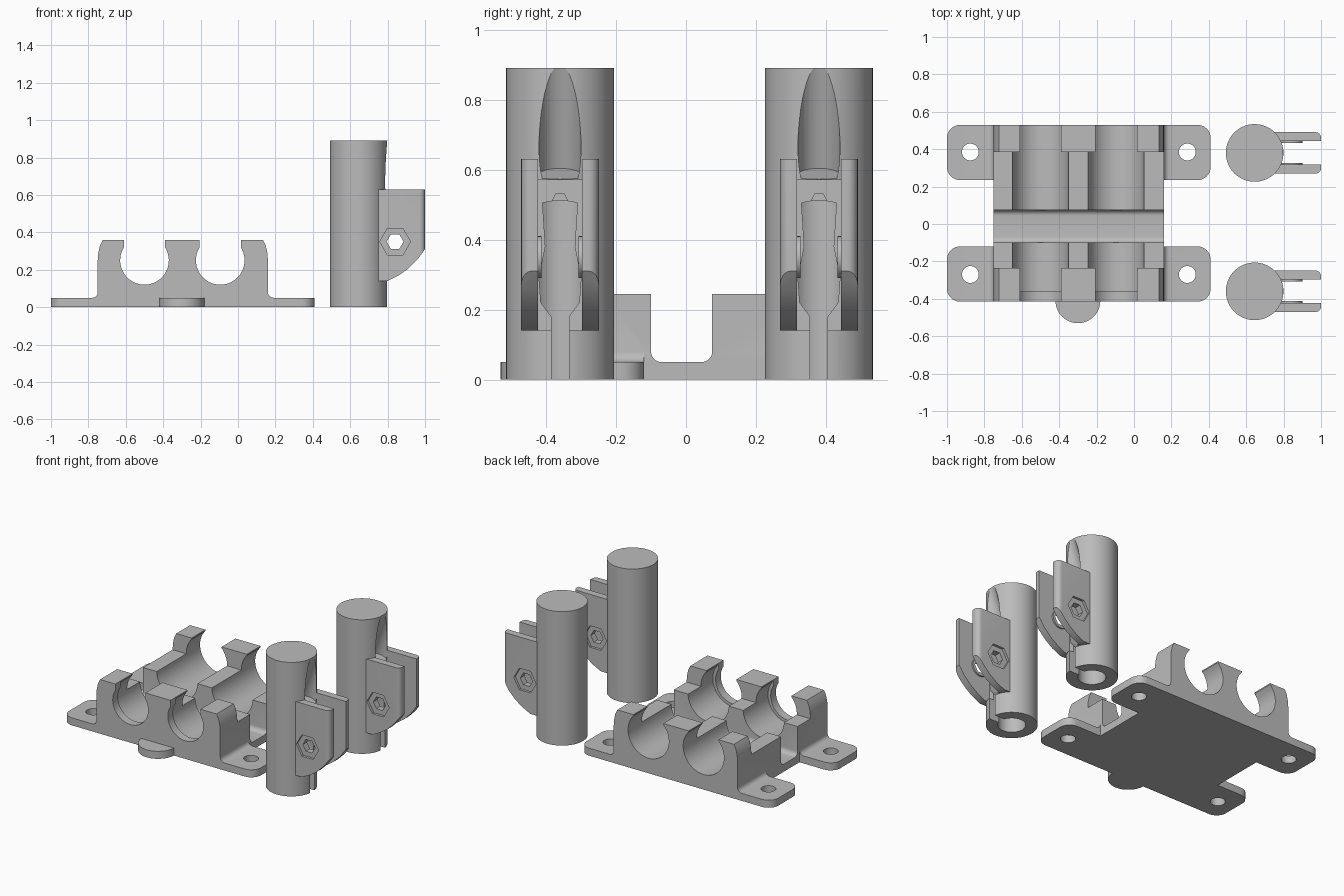
import bpy, bmesh
from math import pi, cos, sin, radians
from mathutils import Matrix, Vector

if "Cube" in bpy.data.objects:
    bpy.data.objects.remove(bpy.data.objects["Cube"])

GREY = bpy.data.materials.new("plain grey")
GREY.use_nodes = True
GREY.diffuse_color = (0.5, 0.5, 0.5, 1)
GREY.node_tree.nodes["Principled BSDF"].inputs["Base Color"].default_value = (0.5, 0.5, 0.5, 1)


def arc(cx, cy, r, a0, a1, n):
    return [(cx + r * cos(radians(a0 + (a1 - a0) * i / n)),
             cy + r * sin(radians(a0 + (a1 - a0) * i / n))) for i in range(n + 1)]


def circle(cx, cy, r, n=48, turn=0):
    return arc(cx, cy, r, turn, turn + 360, n)[:-1]


def rounded_rect(x0, x1, y0, y1, r):
    return (arc(x1 - r, y1 - r, r, 0, 90, 8) + arc(x0 + r, y1 - r, r, 90, 180, 8)
            + arc(x0 + r, y0 + r, r, 180, 270, 8) + arc(x1 - r, y0 + r, r, 270, 360, 8))


def prism(name, points, axis, lo, hi):
    """Extrude a 2D outline along the x, y or z axis."""
    place = {"x": lambda a, b, t: (t, a, b),
             "y": lambda a, b, t: (a, t, b),
             "z": lambda a, b, t: (a, b, t)}[axis]
    bm = bmesh.new()
    low = [bm.verts.new(place(a, b, lo)) for a, b in points]
    high = [bm.verts.new(place(a, b, hi)) for a, b in points]
    bm.faces.new(low)
    bm.faces.new(high)
    for i in range(len(points)):
        j = (i + 1) % len(points)
        bm.faces.new((low[i], low[j], high[j], high[i]))
    bmesh.ops.recalc_face_normals(bm, faces=bm.faces)
    mesh = bpy.data.meshes.new(name)
    bm.to_mesh(mesh)
    bm.free()
    mesh.materials.append(GREY)
    obj = bpy.data.objects.new(name, mesh)
    bpy.context.collection.objects.link(obj)
    return obj


def box(name, x0, x1, y0, y1, z0, z1):
    return prism(name, [(x0, y0), (x1, y0), (x1, y1), (x0, y1)], "z", z0, z1)


def combine(target, operation, *tools):
    """Apply boolean modifiers and remove the tool objects."""
    bpy.context.view_layer.objects.active = target
    for tool in tools:
        mod = target.modifiers.new("boolean", "BOOLEAN")
        mod.operation, mod.solver, mod.object = operation, "EXACT", tool
        bpy.ops.object.modifier_apply(modifier=mod.name)
        bpy.data.objects.remove(tool)


def smooth(obj):
    bpy.ops.object.select_all(action="DESELECT")
    obj.select_set(True)
    bpy.context.view_layer.objects.active = obj
    bpy.ops.object.shade_smooth_by_angle(angle=radians(30))


def keyhole(cx, r):
    """Round seat with a narrower opening at the top."""
    half, cz = 0.11, 0.25
    a = 90 - math_angle(half, r)
    return [(cx - half, 0.5), *arc(cx, cz, r, 180 - a, 360 + a, 40), (cx + half, 0.5)]


def math_angle(half, r):
    from math import asin
    return asin(half / r) * 180 / pi


# Clamp body: outline, stepped tops with filleted trough, and two tube seats
LEFT, RIGHT, FRONT, BACK = -0.75, 0.16, -0.415, 0.53
side = [(0, 0.25), (0.003, 0.29), (0.012, 0.33), (0.027, 0.36)]
body = prism("clamp_base", [(LEFT, 0), (RIGHT, 0)] + [(RIGHT - d, z) for d, z in side]
             + [(LEFT + d, z) for d, z in reversed(side)], "y", FRONT, BACK)
trough = ([(-0.235, 0.5), (-0.235, 0.245), (-0.1, 0.245)]
          + arc(-0.07, 0.08, 0.03, 180, 270, 6) + arc(0.045, 0.08, 0.03, 270, 360, 6)
          + [(0.075, 0.245), (0.385, 0.245), (0.385, 0.5)])
combine(body, "DIFFERENCE", prism("trough_cutter", trough, "x", -1, 1))
for cx in (-0.5, -0.095):
    combine(body, "DIFFERENCE",
            prism("front_seat_cutter", keyhole(cx, 0.13), "y", -0.6, -0.3),
            prism("seat_cutter", keyhole(cx, 0.15), "y", -0.36, 0.7))

# Mounting flanges with fillets and screw holes
for y0, y1, hole_y in ((FRONT, -0.12, -0.27), (0.235, BACK, 0.385)):
    combine(body, "UNION", prism("flange", rounded_rect(-1, 0.41, y0, y1, 0.07), "z", 0, 0.05))
    for edge, s in ((LEFT, -1), (RIGHT, 1)):
        curve = [(edge + s * (0.03 - x), 0.08 - z) for x, z in arc(0, 0, 0.03, 0, 90, 6)]
        fillet = [(edge - s * 0.02, 0.08)] + curve + [(edge + s * 0.03, 0.04), (edge - s * 0.02, 0.04)]
        combine(body, "UNION", prism("fillet", fillet, "y", y0, y1))
    for hole_x in (-0.875, 0.285):
        combine(body, "DIFFERENCE",
                prism("screw_cutter", circle(hole_x, hole_y, 0.045, 32), "z", -0.1, 0.2))

# Round front tab
combine(body, "UNION", prism("tab", circle(-0.3, -0.41, 0.12), "z", 0, 0.05))
smooth(body)

# Two upright holders, each a capped tube with a pair of hinge cheeks
CX, R = 0.645, 0.154
for label, cy in (("front", -0.36), ("back", 0.38)):
    tube = prism(label + "_tube", circle(CX, cy, R, 64), "z", 0, 0.89)
    half_slot = [(0.025, -0.1), (0.025, 0.18), (0.055, 0.22), (0.06, 0.29),
                 (0.042, 0.38), (0.05, 0.505), (0.022, 0.51), (0.012, 0.53)]
    slot = [(cy + w, z) for w, z in half_slot] + [(cy - w, z) for w, z in reversed(half_slot)]

    # Tilted scoop above the cheeks
    scoop = prism("scoop_cutter", circle(0, 0, 0.06), "z", 0, 0.6)
    scoop.data.transform(Matrix.Translation(Vector((CX + 0.115, cy, 0.585)))
                         @ Matrix.Rotation(radians(18), 4, "Y"))

    # Cheeks: rounded plan trimmed to the side profile, with hex pockets
    for s in (-1, 1):
        plan = [(0.7, 0.063), (1.0, 0.063)] + arc(0.97, 0.081, 0.03, 0, 90, 6) + [(0.7, 0.111)]
        cheek = prism("cheek", [(x, cy + s * y) for x, y in plan], "z", 0.1, 0.7)
        profile = ([(0.68, 0.63), (0.68, 0.14), (0.8, 0.14)]
                   + [(0.86, 0.17), (0.91, 0.205), (0.96, 0.255), (1.0, 0.31)]
                   + [(1.01, 0.325), (1.01, 0.63)])
        combine(cheek, "INTERSECT", prism("profile", profile, "y", cy - 0.2, cy + 0.2))
        combine(tube, "UNION", cheek)

    combine(tube, "DIFFERENCE", scoop,
            box("channel_cutter", 0.765, 1.1, cy - 0.063, cy + 0.063, 0.14, 0.57),
            prism("bore_cutter", circle(CX, cy, 0.083), "z", -0.1, 0.51),
            prism("slot_cutter", slot, "x", CX, 1.1))
    for s in (-1, 1):
        ends = sorted((cy + s * 0.053, cy + s * 0.07))
        combine(tube, "UNION", prism("washer", circle(0.84, 0.35, 0.06, 32), "y", *ends))
        ends = sorted((cy + s * 0.095, cy + s * 0.16))
        combine(tube, "DIFFERENCE", prism("nut_cutter", circle(0.84, 0.35, 0.082, 6), "y", *ends))
    combine(tube, "DIFFERENCE",
            prism("hex_cutter", circle(0.84, 0.35, 0.045, 6), "y", cy - 0.2, cy + 0.2))
    smooth(tube)
